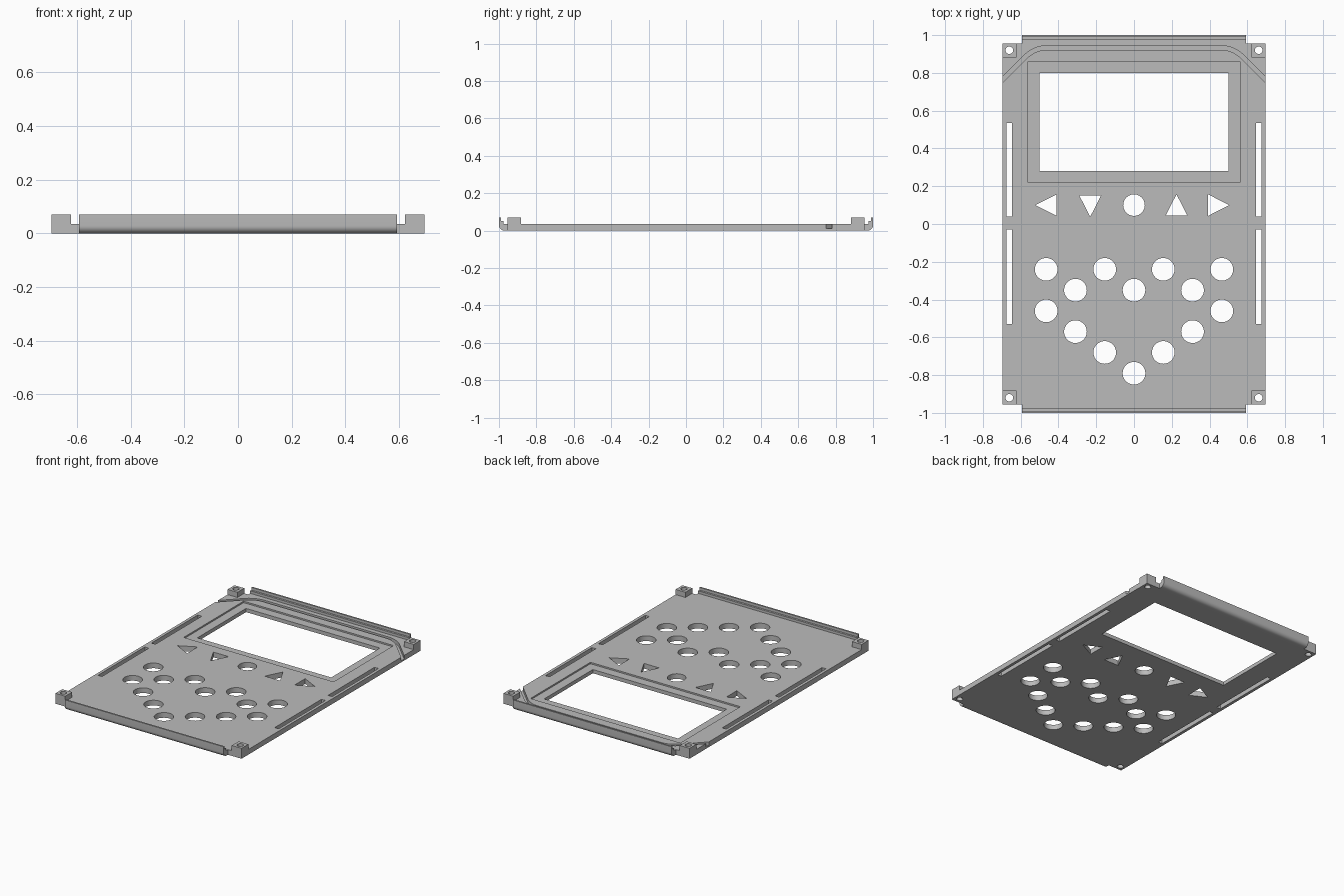
import bpy, bmesh
from math import pi, sin, cos, radians
from mathutils import Vector

old = bpy.data.objects.get("Cube")
if old:
    bpy.data.objects.remove(old, do_unlink=True)

gray = bpy.data.materials.new("light_gray")
gray.use_nodes = True
color = (0.5, 0.5, 0.5, 1)
gray.diffuse_color = color
gray.node_tree.nodes["Principled BSDF"].inputs["Base Color"].default_value = color

W, L, T, H = 0.695, 0.955, 0.035, 0.07   # half width, half length, thickness, post height
LIP = 0.593                              # half length of the end lips


def prism(bm, pts, z0, z1):
    """Extrude a plan outline between two heights."""
    face = bm.faces.new([bm.verts.new((x, y, z0)) for x, y in pts])
    out = bmesh.ops.extrude_face_region(bm, geom=[face])["geom"]
    verts = [v for v in out if isinstance(v, bmesh.types.BMVert)]
    bmesh.ops.translate(bm, verts=verts, vec=(0, 0, z1 - z0))


def rect(x0, x1, y0, y1):
    return [(x0, y0), (x1, y0), (x1, y1), (x0, y1)]


def ngon(x, y, r, n=40):
    return [(x + r * cos(2 * pi * i / n), y + r * sin(2 * pi * i / n)) for i in range(n)]


def triangle(x, y, turn):
    """Arrow opening pointing along +x before turning."""
    pts = [Vector((0.057, 0)), Vector((-0.055, 0.057)), Vector((-0.055, -0.057))]
    c, s = cos(turn), sin(turn)
    return [(x + p.x * c - p.y * s, y + p.x * s + p.y * c) for p in pts]


def make(name, bm):
    bmesh.ops.recalc_face_normals(bm, faces=bm.faces[:])
    mesh = bpy.data.meshes.new(name)
    bm.to_mesh(mesh)
    bm.free()
    mesh.materials.append(gray)
    ob = bpy.data.objects.new(name, mesh)
    bpy.context.collection.objects.link(ob)
    return ob


def activate(ob):
    bpy.ops.object.select_all(action='DESELECT')
    ob.select_set(True)
    bpy.context.view_layer.objects.active = ob


def cut(ob, outlines, z0, z1):
    """Subtract a set of separate prisms from an object."""
    bm = bmesh.new()
    for pts in outlines:
        prism(bm, pts, z0, z1)
    cutter = make("cutter", bm)
    cutter.hide_render = True
    mod = ob.modifiers.new("cut", 'BOOLEAN')
    mod.solver = 'EXACT'
    mod.object = cutter
    activate(ob)
    bpy.ops.object.modifier_apply(modifier=mod.name)
    bpy.data.objects.remove(cutter, do_unlink=True)


def smooth(ob):
    activate(ob)
    bpy.ops.object.shade_smooth_by_angle(angle=radians(30))


# Face plate
bm = bmesh.new()
prism(bm, rect(-W, W, -L, L), 0, T)
plate = make("face_plate", bm)

# Screen window, side slots, arrow and round button openings, screw holes
holes = [rect(-0.5, 0.5, 0.28, 0.8), ngon(0, 0.1, 0.057),
         triangle(-0.465, 0.1, pi), triangle(-0.232, 0.095, -pi / 2),
         triangle(0.225, 0.1, pi / 2), triangle(0.447, 0.1, 0),
         ngon(0, -0.35, 0.06), ngon(0, -0.79, 0.06)]
for s in (-1, 1):
    for x, y in [(0.465, -0.24), (0.155, -0.24), (0.31, -0.35),
                 (0.465, -0.46), (0.31, -0.57), (0.155, -0.68)]:
        holes.append(ngon(s * x, y, 0.06))
    for y0, y1 in [(0.04, 0.535), (-0.53, -0.03)]:
        holes.append(rect(s * 0.66 - 0.015, s * 0.66 + 0.015, y0, y1))
    for t in (-1, 1):
        holes.append(ngon(s * 0.66, t * 0.92, 0.02, 24))
cut(plate, holes, -0.05, 0.1)

# Shallow recess around the screen
cut(plate, [rect(-0.56, 0.56, 0.22, 0.86)], T - 0.01, 0.1)

# Cable groove: straight run with rounded bends to diagonal ends
R, bend_x, top_y = 0.16, 0.46, 0.933


def groove_side(offset):
    r = R + offset
    arc = [(bend_x + r * sin(a), top_y - R + r * cos(a))
           for a in [radians(45 * i / 10) for i in range(11)]]
    x, y = arc[-1]
    half = arc + [(x + 0.2, y - 0.2)]
    return [(-px, py) for px, py in reversed(half)] + half


cut(plate, [groove_side(0.011) + groove_side(-0.011)[::-1]], 0.011, 0.1)
smooth(plate)

# Corner screw posts
for sx, side in ((-1, "right"), (1, "left")):
    for sy, end in ((-1, "front"), (1, "back")):
        bm = bmesh.new()
        xs = sorted((sx * 0.622, sx * W))
        ys = sorted((sy * 0.882, sy * L))
        prism(bm, rect(*xs, *ys), T, H)
        post = make(f"{end}_{side}_post", bm)
        cut(post, [ngon(sx * 0.66, sy * 0.92, 0.02, 24)], 0, 0.1)
        smooth(post)

# End lips: rounded outer bottom edge, stepped inner face
profile = [(0.945, T), (0.945, 0)]
profile += [(0.972 + 0.028 * sin(a), 0.028 - 0.028 * cos(a))
            for a in [pi / 2 * i / 8 for i in range(9)]]
profile += [(1, H), (0.989, H), (0.989, 0.052), (0.976, 0.052), (0.976, T)]
for s, name in ((-1, "front_lip"), (1, "back_lip")):
    bm = bmesh.new()
    face = bm.faces.new([bm.verts.new((-LIP, s * y, z)) for y, z in profile])
    out = bmesh.ops.extrude_face_region(bm, geom=[face])["geom"]
    bmesh.ops.translate(bm, vec=(2 * LIP, 0, 0),
                        verts=[v for v in out if isinstance(v, bmesh.types.BMVert)])
    smooth(make(name, bm))
